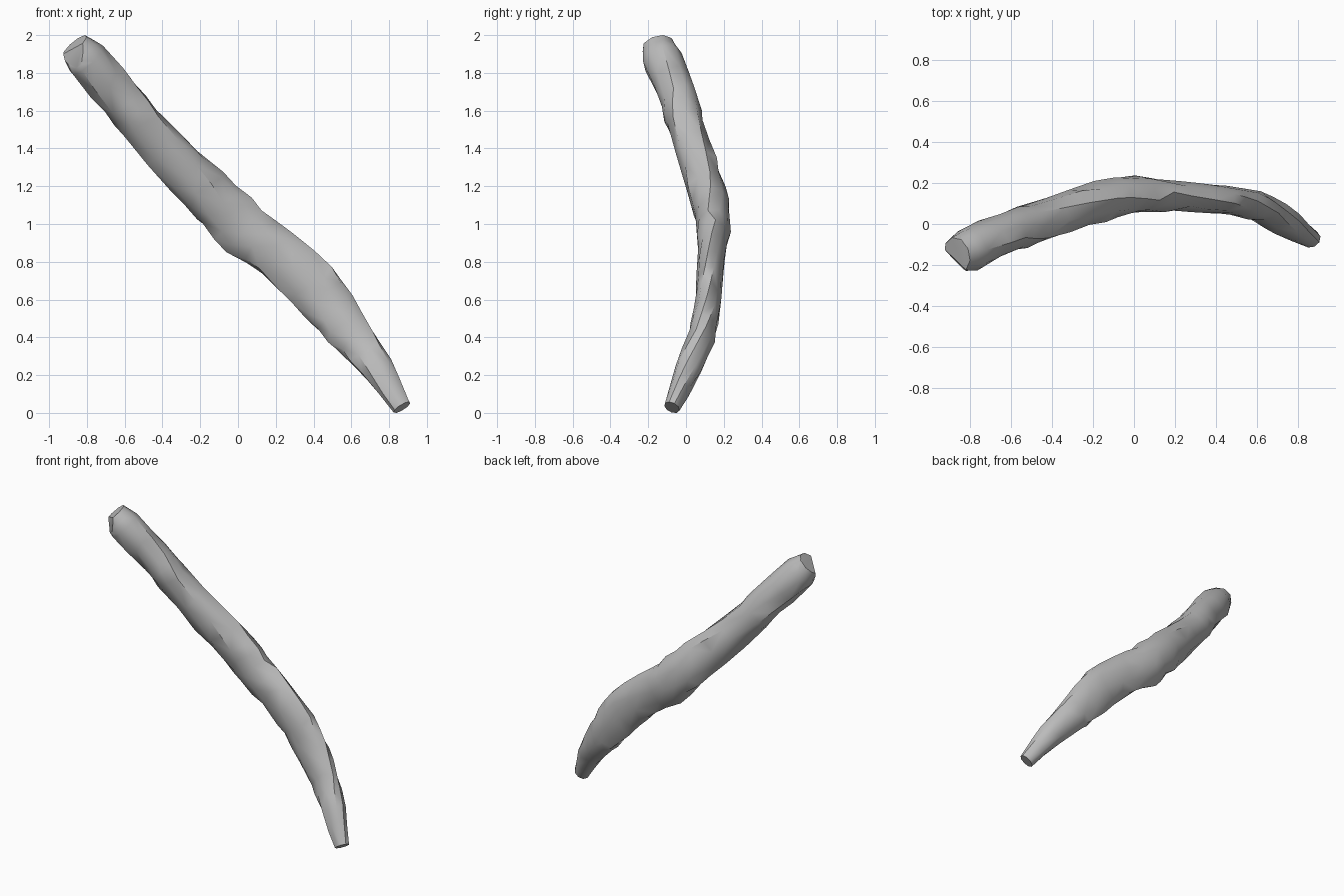
import bpy, bmesh, math, random
from mathutils import Vector

random.seed(11)
cube = bpy.data.objects.get("Cube")
if cube:
    bpy.data.objects.remove(cube, do_unlink=True)

# Weathered grey wood
wood = bpy.data.materials.new("weathered grey")
wood.use_nodes = True
grey = (0.5, 0.5, 0.5, 1)
wood.diffuse_color = grey
wood.node_tree.nodes["Principled BSDF"].inputs["Base Color"].default_value = grey

# Stations along the stick: centre x, y, z, half width, half depth
STATIONS = [
    (-.865, -.15, 1.945, .08, .085), (-.80, -.125, 1.87, .11, .105),
    (-.61, -.035, 1.66, .112, .097), (-.51, -.005, 1.53, .112, .098),
    (-.28, .077, 1.285, .126, .099), (-.10, .132, 1.10, .142, .096),
    (.02, .147, .98, .14, .086), (.20, .137, .85, .13, .075),
    (.40, .125, .68, .138, .068), (.51, .11, .53, .127, .068),
    (.62, .08, .39, .108, .068), (.74, .012, .235, .084, .068),
    (.868, -.075, .03, .05, .042),
]
# Chopped faces of the thick end: point on the plane, outward normal
CHOPS = [((-.85, -.2, 1.9), (-.7, -.7, .05)), ((-.86, -.17, 2.0), (-.3, .2, .9))]
SIDES = 9


def midpoints(rows):
    """Add a station halfway between each neighbouring pair."""
    out = []
    for a, b in zip(rows, rows[1:]):
        out += [a, tuple((p + q) / 2 for p, q in zip(a, b))]
    return out + [rows[-1]]


rows = midpoints(STATIONS)
centres = [Vector(r[:3]) for r in rows]
bm = bmesh.new()
rings = []
for i, row in enumerate(rows):
    tangent = (centres[min(i + 1, len(rows) - 1)] - centres[max(i - 1, 0)]).normalized()
    across = Vector((0, 1, 0)).cross(tangent).normalized()
    depth = tangent.cross(across).normalized()
    smooth_end = i < 3 or i == len(rows) - 1
    ring = []
    for k in range(SIDES):
        # Gnarled surface: slow twist plus uneven knobs
        a = math.tau * (k + 0.25 * i) / SIDES
        knob = 1.03 if smooth_end else random.uniform(0.95, 1.09)
        slide = 0 if smooth_end else random.uniform(-0.025, 0.025)
        ring.append(bm.verts.new(
            centres[i] + across * (row[3] * math.cos(a) * knob)
            + depth * (row[4] * math.sin(a) * knob) + tangent * slide))
    rings.append(ring)

# Bark faces and blunt ends
for r, s in zip(rings, rings[1:]):
    for k in range(SIDES):
        n = (k + 1) % SIDES
        bm.faces.new((r[k], r[n], s[n], s[k]))
bm.faces.new(rings[0])
bm.faces.new(rings[-1])
bmesh.ops.triangulate(bm, faces=[f for f in bm.faces if len(f.verts) == 4])

# Chop the thick end into facets
for point, normal in CHOPS:
    cut = bmesh.ops.bisect_plane(
        bm, geom=bm.verts[:] + bm.edges[:] + bm.faces[:], dist=1e-5,
        plane_co=point, plane_no=normal, clear_outer=True)["geom_cut"]
    bmesh.ops.holes_fill(bm, edges=[e for e in cut if isinstance(e, bmesh.types.BMEdge)], sides=0)
bmesh.ops.recalc_face_normals(bm, faces=bm.faces)

# Rest on the ground
low = min(v.co.z for v in bm.verts)
bmesh.ops.translate(bm, verts=bm.verts, vec=(0, 0, -low))

mesh = bpy.data.meshes.new("bent_stick")
bm.to_mesh(mesh)
bm.free()
mesh.materials.append(wood)
stick = bpy.data.objects.new("bent_stick", mesh)
bpy.context.collection.objects.link(stick)
bpy.ops.object.select_all(action="DESELECT")
bpy.context.view_layer.objects.active = stick
stick.select_set(True)
bpy.ops.object.shade_smooth_by_angle(angle=math.radians(36))
